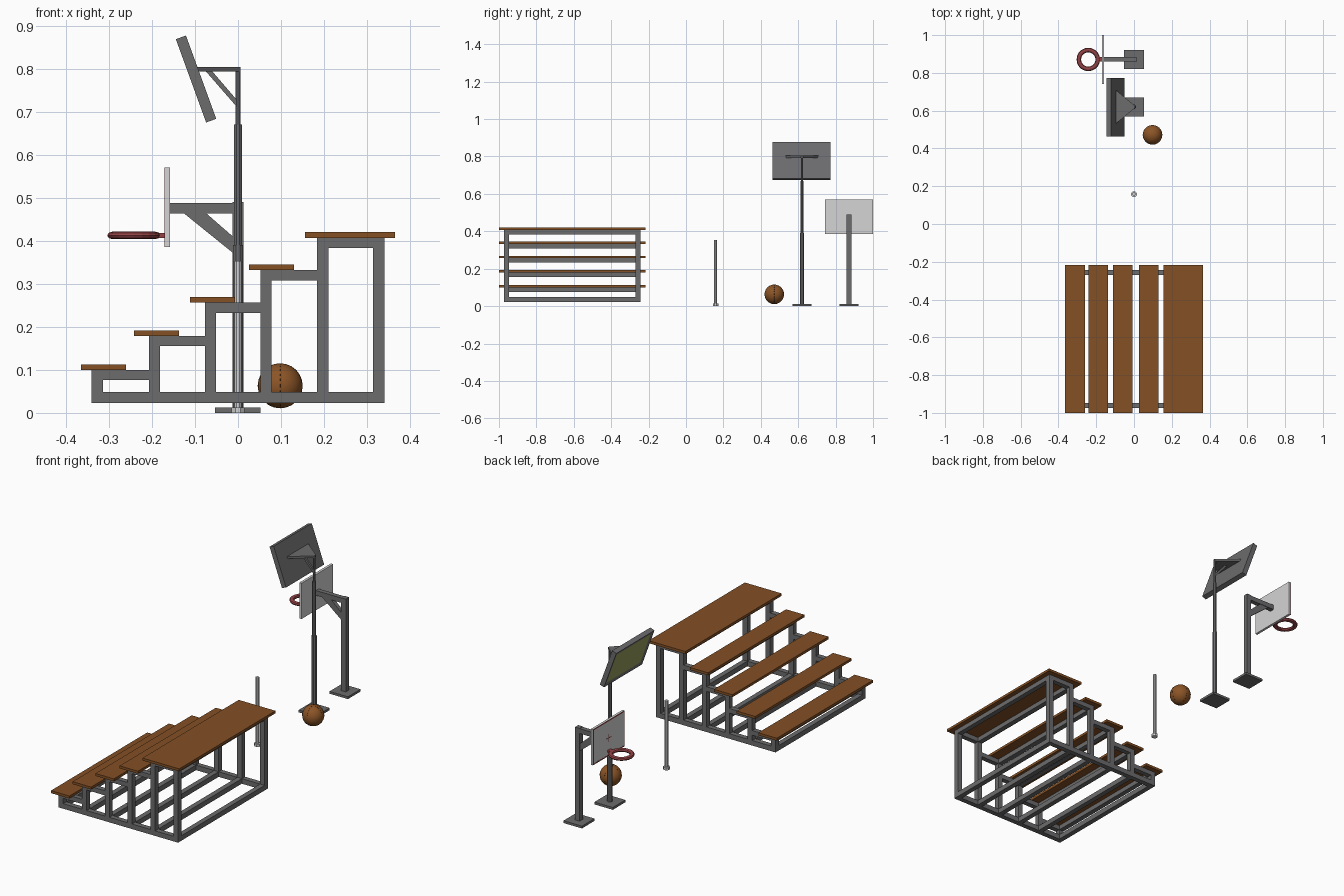
import bpy, bmesh, math
from mathutils import Matrix, Vector

if "Cube" in bpy.data.objects:
    bpy.data.objects.remove(bpy.data.objects["Cube"])


def mat(name, r, g, b):
    m = bpy.data.materials.new(name)
    m.diffuse_color = (r, g, b, 1)
    m.use_nodes = True
    m.node_tree.nodes["Principled BSDF"].inputs["Base Color"].default_value = m.diffuse_color
    return m


STEEL = mat("steel grey", 0.15, 0.15, 0.155)
WOOD = mat("brown wood", 0.23, 0.08, 0.018)
BALL = mat("ball orange", 0.26, 0.09, 0.02)
WHITE = mat("pale white", 0.66, 0.66, 0.66)
RED = mat("dull red", 0.30, 0.055, 0.06)
LAMP = mat("lamp yellow green", 0.30, 0.33, 0.10)
DARK = mat("dark seam", 0.02, 0.015, 0.012)


def finish(name, bm, *mats):
    bmesh.ops.recalc_face_normals(bm, faces=bm.faces)
    me = bpy.data.meshes.new(name)
    bm.to_mesh(me)
    bm.free()
    ob = bpy.data.objects.new(name, me)
    bpy.context.collection.objects.link(ob)
    for m in mats:
        me.materials.append(m)
    return ob


def add_box(bm, x0, x1, y0, y1, z0, z1):
    mtx = Matrix.Translation(((x0 + x1) / 2, (y0 + y1) / 2, (z0 + z1) / 2)) @ \
        Matrix.Diagonal((x1 - x0, y1 - y0, z1 - z0, 1))
    return bmesh.ops.create_cube(bm, size=1, matrix=mtx)["verts"]


def boxes(name, m, *dims):
    bm = bmesh.new()
    for d in dims:
        add_box(bm, *d)
    return finish(name, bm, m)


def prism(name, m, pts, offset):
    """Extrude a flat polygon along an offset vector."""
    bm = bmesh.new()
    f = bm.faces.new([bm.verts.new(p) for p in pts])
    new = bmesh.ops.extrude_face_region(bm, geom=[f])["geom"]
    bmesh.ops.translate(bm, vec=offset, verts=[v for v in new if isinstance(v, bmesh.types.BMVert)])
    return finish(name, bm, m)


def rods(name, m, x, y, segs, sides=8):
    """Stacked round sections: (radius, z0, z1)."""
    bm = bmesh.new()
    for r, z0, z1 in segs:
        bmesh.ops.create_cone(bm, cap_ends=True, segments=sides, radius1=r, radius2=r, depth=z1 - z0,
                              matrix=Matrix.Translation((x, y, (z0 + z1) / 2)) @
                              Matrix.Rotation(math.pi / sides, 4, 'Z'))
    ob = finish(name, bm, m)
    for p in ob.data.polygons:
        p.use_smooth = False
    return ob


# ---- bleachers: posts, step rails and planks
T = 0.026
POST_X = [-0.34, -0.207, -0.077, 0.052, 0.184, 0.34 - T]
TOP_Z = [0.100, 0.179, 0.256, 0.332, 0.407, 0.407]
Y_ENDS = (-0.973, -0.243 - T)
for side, y in zip(("left", "right"), Y_ENDS):
    parts = [(-0.34, 0.34, y, y + T, 0.023, 0.023 + T)]
    for i, (x, z) in enumerate(zip(POST_X, TOP_Z)):
        parts.append((x, x + T, y, y + T, 0.023 + T, z))
        if i < 5:
            parts.append((x + T, POST_X[i + 1] + (T if i == 0 else 0), y, y + T, z - T + 0.002, z))
    boxes("bleacher_frame_" + side, STEEL, *parts)
long_bars = []
for x, z in zip(POST_X, TOP_Z):
    long_bars.append((x, x + T, Y_ENDS[0] + T, Y_ENDS[1], 0.023, 0.023 + T))
    long_bars.append((x, x + T, Y_ENDS[0] + T, Y_ENDS[1], z - T + 0.002, z))
boxes("bleacher_long_bars", STEEL, *long_bars)
PLANKS = [(-0.365, -0.26), (-0.242, -0.137), (-0.112, -0.007), (0.026, 0.13), (0.156, 0.365)]
for i, (x0, x1) in enumerate(PLANKS):
    boxes(f"bleacher_seat_{i + 1}", WOOD, (x0, x1, -1.0, -0.217, TOP_Z[i], TOP_Z[i] + 0.013))

# ---- basketball hoop stand
HY = 0.871
boxes("hoop_base", STEEL, (-0.053, 0.052, HY - 0.051, HY + 0.051, 0, 0.012))
boxes("hoop_post_and_arm", STEEL,
      (-0.013, 0.013, HY - 0.013, HY + 0.013, 0.012, 0.49),
      (-0.158, -0.013, HY - 0.012, HY + 0.012, 0.463, 0.488))
prism("hoop_brace", STEEL, [(x, HY - 0.01, z) for x, z in
      ((-0.126, 0.464), (-0.074, 0.464), (-0.012, 0.41), (-0.012, 0.372))], Vector((0, 0.02, 0)))
boxes("backboard", WHITE, (-0.17, -0.158, HY - 0.129, HY + 0.129, 0.386, 0.57))

# thin painted border and centre mark on the playing side
bx0, bx1 = -0.1707, -0.17
ya, yb, za, zb, w = HY - 0.129, HY + 0.129, 0.386, 0.57, 0.006
boxes("backboard_markings", RED,
      (bx0, bx1, ya, yb, zb - w, zb), (bx0, bx1, ya, yb, za, za + w),
      (bx0, bx1, ya, ya + w, za + w, zb - w), (bx0, bx1, yb - w, yb, za + w, zb - w),
      (bx0, bx1, HY - 0.02, HY + 0.02, 0.476, 0.48), (bx0, bx1, HY - 0.002, HY + 0.002, 0.458, 0.498))

# rim ring and its neck
bpy.ops.mesh.primitive_torus_add(location=(-0.242, HY, 0.4125), major_radius=0.05, minor_radius=0.012,
                                 major_segments=20, minor_segments=8)
rim = bpy.context.object
rim.name = "hoop_rim"
rim.scale.z = 0.72
rim.data.materials.append(RED)
boxes("rim_neck", RED, (-0.195, -0.17, HY - 0.012, HY + 0.012, 0.407, 0.418))

# ---- floodlight mast
LY = 0.62
boxes("floodlight_base", STEEL, (-0.053, 0.052, LY - 0.051, LY + 0.051, 0, 0.012))
rods("floodlight_pole", STEEL, 0, LY,
     [(0.0125, 0.012, 0.39), (0.0095, 0.39, 0.67), (0.0065, 0.67, 0.804)])
prism("floodlight_bracket", STEEL,
      [(0.005, LY - 0.006, 0.793), (0.005, LY + 0.006, 0.793),
       (-0.095, LY + 0.088, 0.793), (-0.095, LY - 0.088, 0.793)], Vector((0, 0, 0.011)))
prism("floodlight_brace", STEEL, [(x, LY - 0.005, z) for x, z in
      ((-0.075, 0.794), (-0.06, 0.794), (0, 0.724), (0, 0.708))], Vector((0, 0.01, 0)))

# tilted lamp panel with a recessed glowing face towards -x
bm = bmesh.new()
add_box(bm, -0.0125, 0.0125, -0.155, 0.155, -0.103, 0.103)
bm.normal_update()
front = min(bm.faces, key=lambda f: f.calc_center_median().x)
bmesh.ops.inset_region(bm, faces=[front], thickness=0.024)
inner = min((f for f in bm.faces if f.normal.x < -0.9), key=lambda f: abs(f.calc_center_median().y)
            + abs(f.calc_center_median().z))
inner.material_index = 1
bmesh.ops.translate(bm, vec=(0.004, 0, 0), verts=inner.verts)
panel = finish("floodlight_panel", bm, STEEL, LAMP)
panel.location = (-0.0975, LY - 0.002, 0.776)
panel.rotation_euler.y = -math.radians(20)

# ---- thin white pole on a small foot
rods("white_pole", WHITE, 0, 0.158, [(0.016, 0, 0.013), (0.009, 0.013, 0.353)])

# ---- ball with fine seams
BC = (0.098, 0.472, 0.063)
bpy.ops.mesh.primitive_uv_sphere_add(segments=24, ring_count=16, radius=0.052, location=BC)
ball = bpy.context.object
ball.name = "ball"
ball.data.materials.append(BALL)
bpy.ops.object.shade_smooth_by_angle(angle=math.radians(40))
for i, rot in enumerate(((math.pi / 2, 0, 0), (0, math.pi / 2, 0))):
    bpy.ops.mesh.primitive_torus_add(location=BC, rotation=rot, major_radius=0.0516, minor_radius=0.0007,
                                     major_segments=24, minor_segments=4)
    seam = bpy.context.object
    seam.name = f"ball_seam_{i + 1}"
    seam.data.materials.append(DARK)
